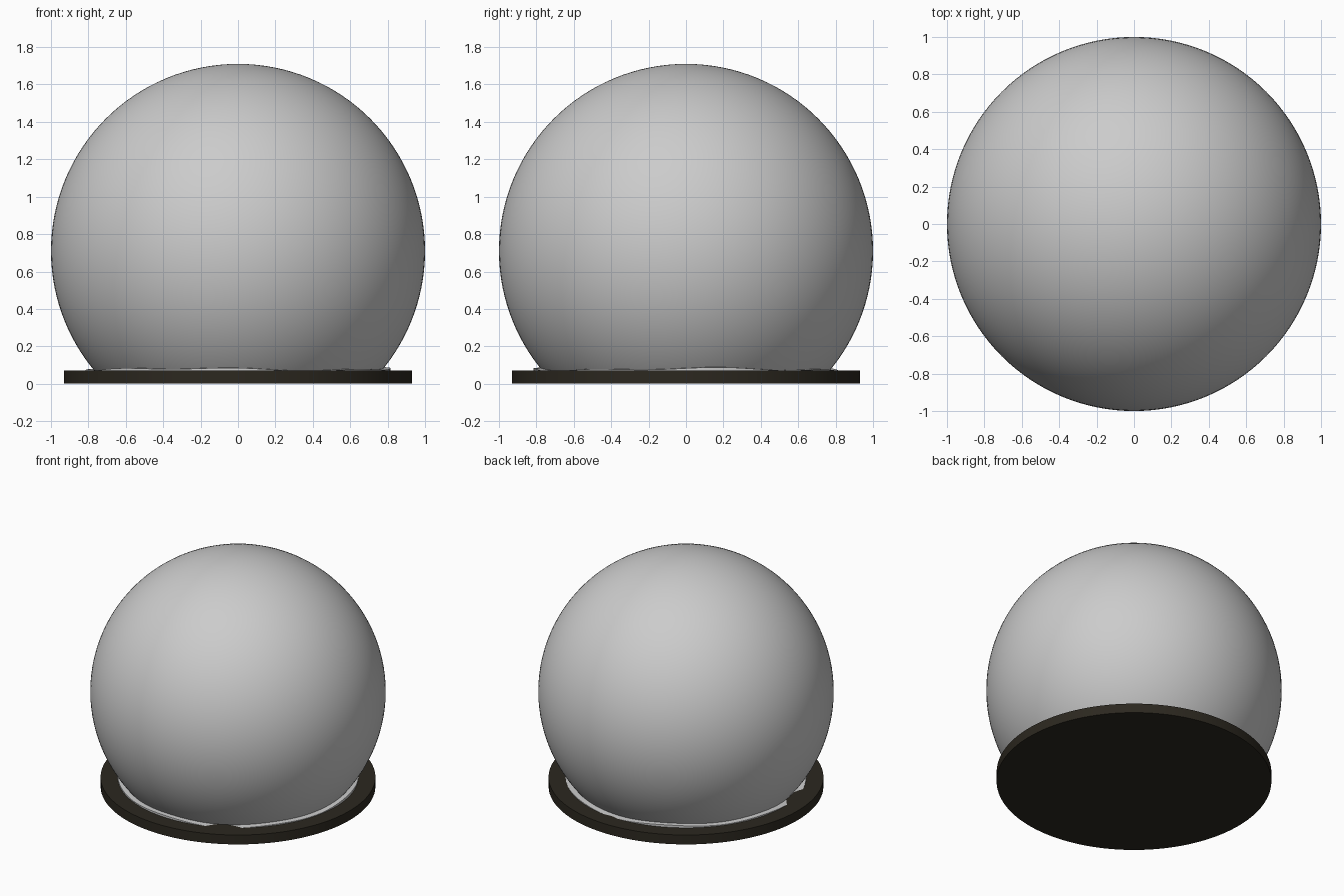
import bpy, bmesh, math
from mathutils import Vector

if "Cube" in bpy.data.objects:
    bpy.data.objects.remove(bpy.data.objects["Cube"])

FLOOR = 0.07


def finish(bm, name, color=None):
    bmesh.ops.recalc_face_normals(bm, faces=bm.faces)
    me = bpy.data.meshes.new(name)
    bm.to_mesh(me)
    bm.free()
    ob = bpy.data.objects.new(name, me)
    bpy.context.collection.objects.link(ob)
    if color:
        mat = bpy.data.materials.new(name + "_color")
        mat.diffuse_color = color
        mat.use_nodes = True
        mat.node_tree.nodes["Principled BSDF"].inputs["Base Color"].default_value = mat.diffuse_color
        me.materials.append(mat)
    bpy.ops.object.select_all(action='DESELECT')
    bpy.context.view_layer.objects.active = ob
    ob.select_set(True)
    bpy.ops.object.shade_smooth_by_angle(angle=math.radians(35))
    return ob


# Dark round base plate
bm = bmesh.new()
bmesh.ops.create_cone(bm, cap_ends=True, segments=128, radius1=0.93, radius2=0.93, depth=FLOOR)
bmesh.ops.translate(bm, verts=bm.verts, vec=(0, 0, FLOOR / 2))
finish(bm, "base_plate", (0.025, 0.021, 0.014, 1))

# Globe: sphere cut off where it meets the plate
bm = bmesh.new()
bmesh.ops.create_uvsphere(bm, u_segments=128, v_segments=64, radius=1.0)
bmesh.ops.translate(bm, verts=bm.verts, vec=(0, 0, 0.71))
bmesh.ops.bisect_plane(bm, geom=bm.verts[:] + bm.edges[:] + bm.faces[:],
                       plane_co=(0, 0, FLOOR), plane_no=(0, 0, 1), clear_inner=True)
finish(bm, "globe")

# Snow bed: low, gently uneven disc whose rim shows around the globe
bm = bmesh.new()
bmesh.ops.create_cone(bm, cap_ends=False, segments=96, radius1=0.815, radius2=0.815, depth=0.02)
for v in bm.verts:
    a = math.atan2(v.co.y, v.co.x)
    wave = 0.006 * math.sin(3 * a + 1.2) + 0.005 * math.sin(7 * a)
    v.co.z = FLOOR - 0.01 if v.co.z < 0 else 0.077 + wave
rim = [e for e in bm.edges if e.is_boundary and min(v.co.z for v in e.verts) > 0.062]
for k in (0.95, 0.8, 0.5, 0.2):
    new = bmesh.ops.extrude_edge_only(bm, edges=rim)["geom"]
    for v in (g for g in new if isinstance(g, bmesh.types.BMVert)):
        a = math.atan2(v.co.y, v.co.x)
        wave = 0.006 * math.sin(3 * a + 1.2) + 0.005 * math.sin(7 * a)
        r = 0.815 * k
        v.co = Vector((r * math.cos(a), r * math.sin(a), 0.079 + wave * k))
    rim = [g for g in new if isinstance(g, bmesh.types.BMEdge) and g.is_boundary]
bmesh.ops.contextual_create(bm, geom=rim)
finish(bm, "snow_bed")
